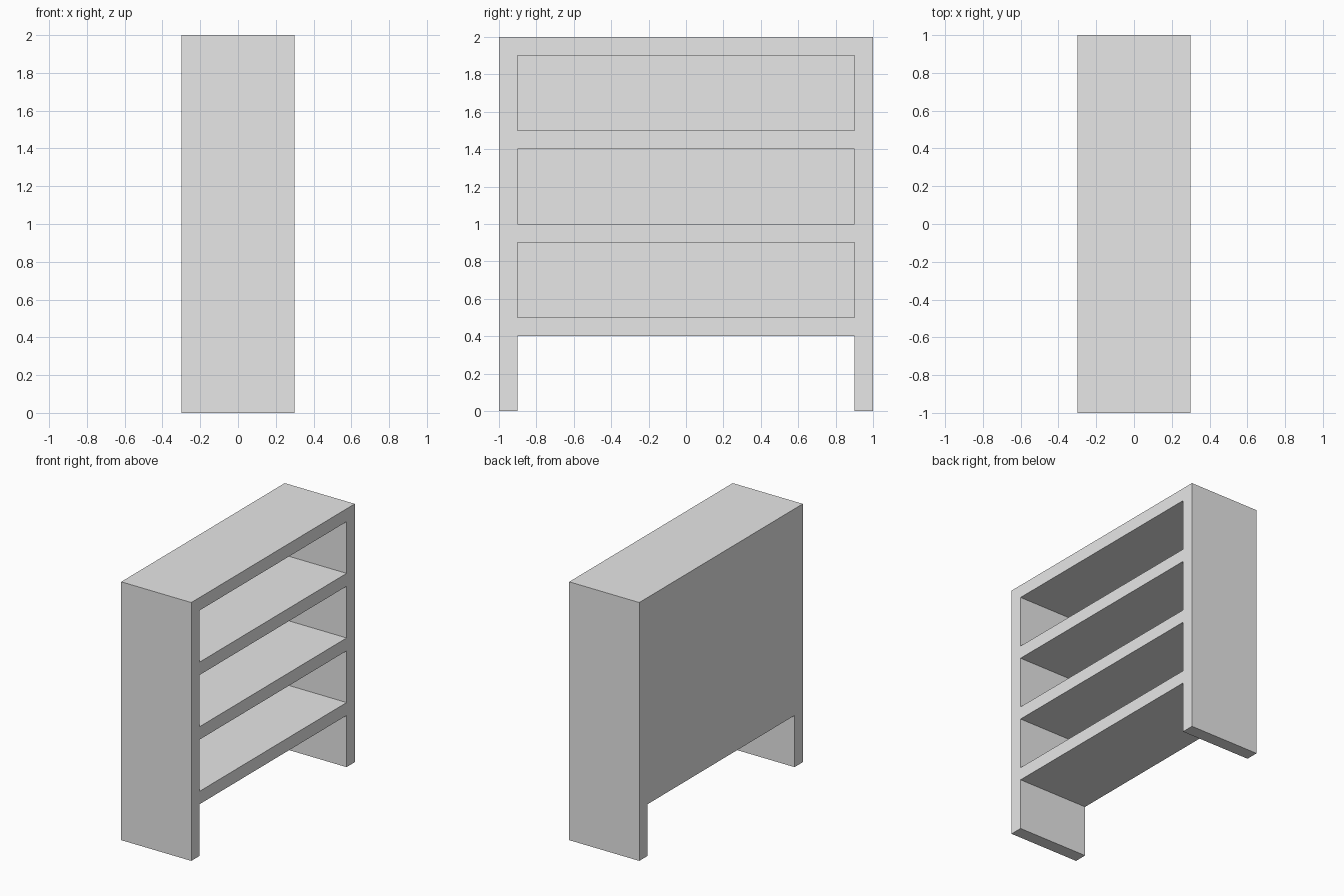
import bpy
import bmesh

old = bpy.data.objects.get("Cube")
if old:
    bpy.data.objects.remove(old, do_unlink=True)

# One plain grey finish
COLOR = (0.8, 0.8, 0.8, 1.0)
grey = bpy.data.materials.new("light_grey")
grey.use_nodes = True
grey.diffuse_color = COLOR
grey.node_tree.nodes["Principled BSDF"].inputs["Base Color"].default_value = COLOR

BOARD = 0.1                      # board thickness
DEPTH, WIDTH, HEIGHT = 0.6, 2.0, 2.0
SHELF_BASES = (0.4, 0.9, 1.4, 1.9)
INNER = WIDTH / 2 - BOARD        # inside face of the side panels
BACK, FRONT = -DEPTH / 2, DEPTH / 2


def add_box(bm, low, high):
    """Add an axis-aligned box between two corners."""
    verts = bmesh.ops.create_cube(bm, size=1)["verts"]
    for v in verts:
        v.co = [lo + (c + 0.5) * (hi - lo) for c, lo, hi in zip(v.co, low, high)]


def make_part(name, boxes):
    mesh = bpy.data.meshes.new(name)
    bm = bmesh.new()
    for low, high in boxes:
        add_box(bm, low, high)
    bm.to_mesh(mesh)
    bm.free()
    mesh.materials.append(grey)
    obj = bpy.data.objects.new(name, mesh)
    bpy.context.collection.objects.link(obj)
    return obj


# Full-height end panel that also forms the legs, mirrored to both ends
ends = make_part("end_panels", [((BACK, INNER, 0), (FRONT, WIDTH / 2, HEIGHT))])
mirror = ends.modifiers.new("mirror_ends", "MIRROR")
mirror.use_axis = (False, True, False)

# Shelves and top board, resting against the back panel
for i, z in enumerate(SHELF_BASES):
    name = "top_board" if z == SHELF_BASES[-1] else f"shelf_{i + 1}"
    make_part(name, [((BACK + BOARD, -INNER, z), (FRONT, INNER, z + BOARD))])

# Closed back from the lowest shelf to the top
make_part("back_panel", [((BACK, -INNER, SHELF_BASES[0]),
                          (BACK + BOARD, INNER, HEIGHT))])
